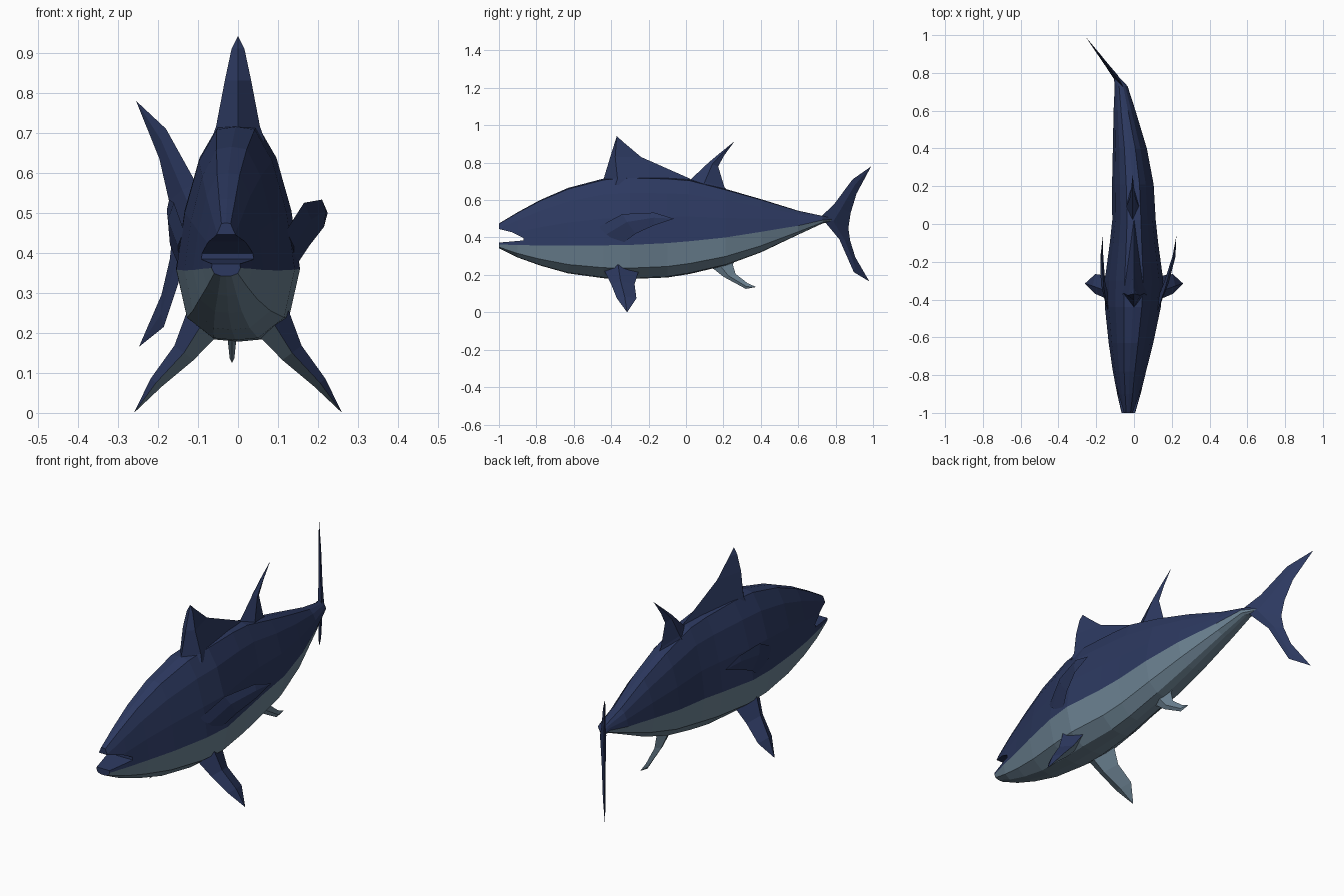
import bpy, bmesh
from mathutils import Vector


def material(name, rgb):
    m = bpy.data.materials.new(name)
    m.diffuse_color = (*rgb, 1)
    return m


BLUE = material("blue_back", (0.025, 0.04, 0.115))
GREY = material("pale_belly", (0.15, 0.225, 0.29))


def loft(name, rings, mats, slot=lambda i: 0):
    """Skin closed rings into a capped solid; slot(i) picks the material of each strip."""
    bm = bmesh.new()
    loops = [[bm.verts.new(p) for p in r] for r in rings]
    n = len(loops[0])
    for a, b in zip(loops, loops[1:]):
        for i in range(n):
            j = (i + 1) % n
            bm.faces.new((a[i], a[j], b[j], b[i])).material_index = slot(i)
    bm.faces.new(loops[0])
    bm.faces.new(loops[-1])
    bmesh.ops.remove_doubles(bm, verts=bm.verts, dist=0.0005)
    bmesh.ops.recalc_face_normals(bm, faces=bm.faces)
    me = bpy.data.meshes.new(name)
    bm.to_mesh(me)
    bm.free()
    for m in mats:
        me.materials.append(m)
    ob = bpy.data.objects.new(name, me)
    bpy.context.collection.objects.link(ob)
    return ob


def fin(name, sections, side, mats, mid=0.4, slot=lambda i: 0):
    """Fin from (leading point, trailing point, half thickness) sections."""
    side = Vector(side).normalized()
    rings = []
    for lead, trail, t in sections:
        a, b = Vector(lead), Vector(trail)
        c = a.lerp(b, mid)
        rings.append([a, c + side * t, b, c - side * t])
    return loft(name, rings, mats, slot)


# Body stations: y, centre x, half width, top z, colour line z, bottom z
stations = [
    (-1.00, -0.03, 0.036, 0.475, 0.362, 0.342),
    (-0.90, -0.027, 0.062, 0.535, 0.36, 0.293),
    (-0.78, -0.024, 0.088, 0.60, 0.357, 0.25),
    (-0.63, -0.016, 0.118, 0.665, 0.356, 0.208),
    (-0.44, -0.006, 0.148, 0.715, 0.358, 0.182),
    (-0.30, 0.0, 0.155, 0.725, 0.36, 0.178),
    (-0.10, 0.0, 0.128, 0.72, 0.37, 0.186),
    (0.02, 0.0, 0.115, 0.71, 0.38, 0.205),
    (0.21, -0.006, 0.11, 0.66, 0.40, 0.25),
    (0.40, -0.022, 0.09, 0.605, 0.43, 0.32),
    (0.60, -0.05, 0.058, 0.543, 0.463, 0.415),
    (0.73, -0.068, 0.034, 0.515, 0.493, 0.475),
    (0.79, -0.10, 0.008, 0.505, 0.497, 0.49),
]
half = [(0, 1), (0.32, 0.98), (0.62, 0.76), (0.86, 0.4), (1, 0),
        (0.82, -0.68), (0.38, -0.97), (0, -1)]
section = half + [(-u, v) for u, v in half[-2:0:-1]]
rings = [[(cx + u * w, y, zc + v * ((zt - zc) if v > 0 else (zc - zb)))
          for u, v in section] for y, cx, w, zt, zc, zb in stations]
body = loft("body", rings, [BLUE, GREY], lambda i: int(4 <= i <= 9))

# Open mouth cut out of the snout
wedge = [(-1.05, 0.458), (-0.93, 0.428), (-0.87, 0.398), (-0.87, 0.384), (-1.05, 0.368)]
cutter = loft("mouth_cutter", [[(x, y, z) for y, z in wedge] for x in (-0.3, 0.3)], [BLUE])
mod = body.modifiers.new("mouth", "BOOLEAN")
mod.operation, mod.solver, mod.object = "DIFFERENCE", "EXACT", cutter
bpy.context.view_layer.objects.active = body
body.select_set(True)
bpy.ops.object.modifier_apply(modifier=mod.name)
bpy.data.objects.remove(cutter)


def upright(x, rows):
    """Sections of a fin lying in the plane x = constant."""
    return [((x, a, b), (x, c, d), t) for a, b, c, d, t in rows]


# Fins on the centre line
fin("first_dorsal_fin", upright(0, [
    (-0.46, 0.68, 0.06, 0.68, 0.068), (-0.44, 0.715, 0.02, 0.715, 0.055),
    (-0.405, 0.83, -0.24, 0.83, 0.033), (-0.38, 0.91, -0.335, 0.91, 0.016),
    (-0.37, 0.942, -0.37, 0.942, 0)]), (1, 0, 0), [BLUE], 0.16)
fin("second_dorsal_fin", upright(-0.007, [
    (-0.01, 0.68, 0.23, 0.64, 0.04), (0.03, 0.715, 0.205, 0.67, 0.03),
    (0.12, 0.80, 0.172, 0.78, 0.014), (0.18, 0.85, 0.205, 0.84, 0.008),
    (0.26, 0.915, 0.26, 0.915, 0)]), (1, 0, 0), [BLUE])
fin("anal_fin", upright(-0.015, [
    (0.08, 0.26, 0.27, 0.29, 0.022), (0.15, 0.23, 0.25, 0.255, 0.016),
    (0.20, 0.19, 0.265, 0.205, 0.012), (0.32, 0.125, 0.33, 0.155, 0.006),
    (0.375, 0.135, 0.375, 0.135, 0)]), (1, 0, 0), [GREY])


# Tail fin, swept toward -x with the bend of the body
def tail_point(y, z):
    return (-0.06 - (y - 0.73) * 0.75, y, z)


tail = [(0.99, 0.78, 0.99, 0.78, 0), (0.89, 0.71, 0.912, 0.635, 0.006),
        (0.79, 0.575, 0.88, 0.53, 0.009), (0.72, 0.51, 0.868, 0.45, 0.014),
        (0.82, 0.39, 0.877, 0.385, 0.009), (0.897, 0.215, 0.905, 0.295, 0.006),
        (0.98, 0.165, 0.98, 0.165, 0)]
fin("tail_fin", [(tail_point(a, b), tail_point(c, d), t) for a, b, c, d, t in tail],
    (0.8, 0.6, 0), [BLUE])

# Paired fins; pectorals flare differently because the body is bending
pectoral = [(-0.47, 0.455, -0.35, 0.36, 0.012), (-0.34, 0.525, -0.27, 0.42, 0.012),
            (-0.17, 0.533, -0.17, 0.465, 0.008), (-0.065, 0.50, -0.065, 0.50, 0)]
spread = {1: [(0.12, 0.14), (0.165, 0.18), (0.21, 0.215), (0.224, 0.224)],
          -1: [(0.135, 0.145), (0.16, 0.17), (0.172, 0.168), (0.165, 0.165)]}
pelvic = [(0.085, 0.23, -0.44, -0.25, 0.05), (0.135, 0.15, -0.40, -0.275, 0.03),
          (0.205, 0.075, -0.37, -0.265, 0.017), (0.26, 0.0, -0.315, -0.315, 0)]
for s, label in ((1, "right"), (-1, "left")):
    fin(label + "_pectoral_fin",
        [((s * xs[0], a, b), (s * xs[1], c, d), t)
         for xs, (a, b, c, d, t) in zip(spread[s], pectoral)],
        (s, -0.3, 0), [BLUE])
    # blue outside, pale inside
    fin(label + "_pelvic_fin",
        [((s * x, a, z), (s * x, b, z), t) for x, z, a, b, t in pelvic],
        (s * 0.8, 0, 0.6), [BLUE, GREY], 0.4, lambda i: int(i >= 2))
